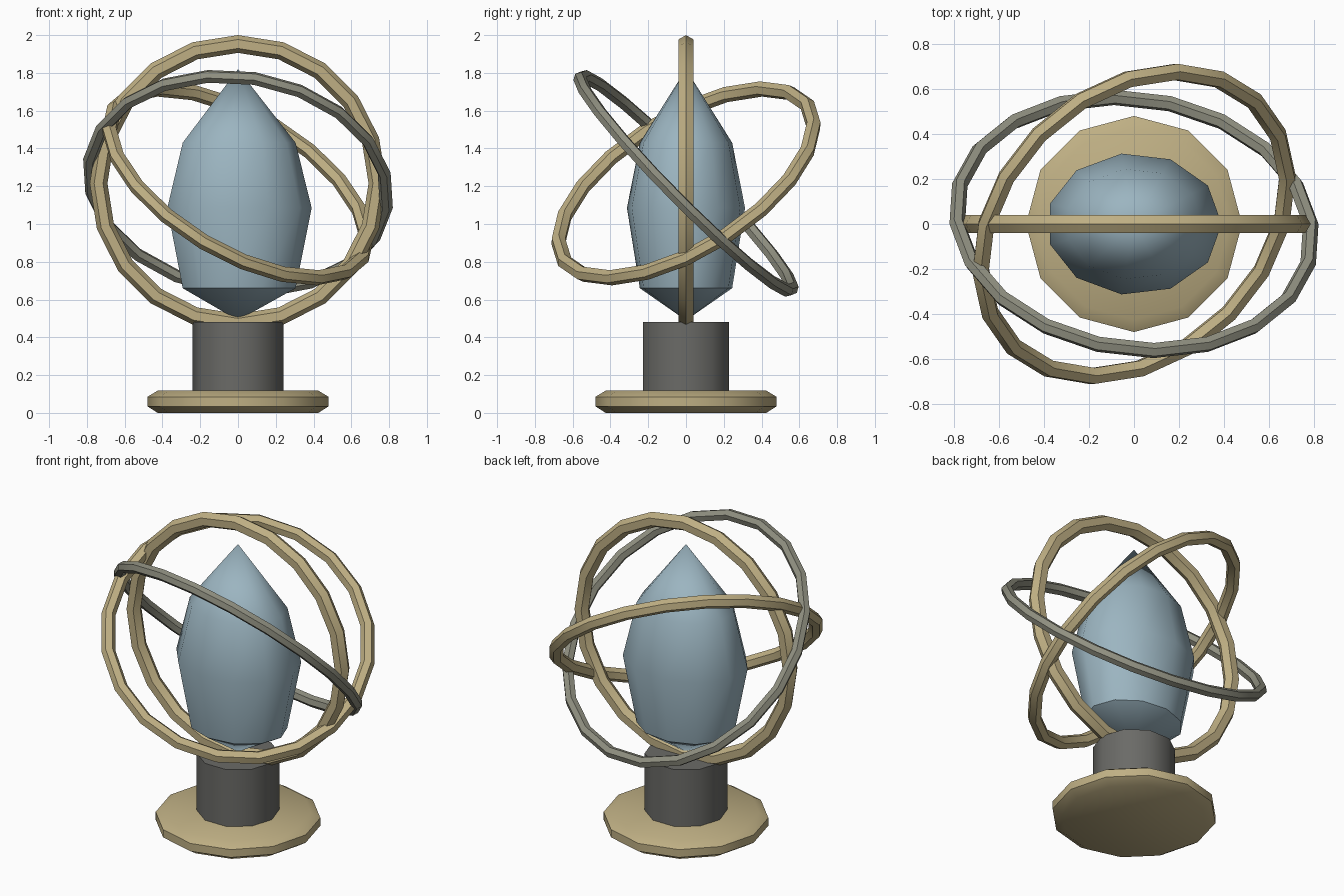
import bpy, bmesh, math

if "Cube" in bpy.data.objects:
    bpy.data.objects.remove(bpy.data.objects["Cube"])


def material(name, rgb):
    m = bpy.data.materials.new(name)
    m.diffuse_color = (*rgb, 1)
    m.use_nodes = True
    m.node_tree.nodes["Principled BSDF"].inputs["Base Color"].default_value = m.diffuse_color
    return m


TAN = material("pale_brass", (0.52, 0.43, 0.23))
BLUE = material("crystal_blue", (0.33, 0.46, 0.53))
GREY = material("warm_grey", (0.28, 0.28, 0.22))
DARK = material("dark_stone", (0.145, 0.145, 0.135))


def lathe(name, profile, sides, mat, y_scale=1.0, angle=45):
    """Revolve (radius, z) pairs, listed bottom to top; radius 0 makes a point."""
    bm = bmesh.new()
    rings = []
    for r, z in profile:
        n = sides if r > 0 else 1
        rings.append([bm.verts.new((r * math.cos(math.tau * i / sides),
                                    r * y_scale * math.sin(math.tau * i / sides), z))
                      for i in range(n)])
    for a, b in zip(rings, rings[1:]):
        for i in range(sides):
            j = (i + 1) % sides
            loop = [a[i % len(a)], a[j % len(a)], b[j % len(b)], b[i % len(b)]]
            bm.faces.new(list(dict.fromkeys(loop)))
    for ring in (rings[0], rings[-1]):
        if len(ring) > 1:
            bm.faces.new(ring)
    bmesh.ops.recalc_face_normals(bm, faces=bm.faces)
    me = bpy.data.meshes.new(name)
    bm.to_mesh(me)
    bm.free()
    ob = bpy.data.objects.new(name, me)
    bpy.context.collection.objects.link(ob)
    finish(ob, mat, angle)


def finish(ob, mat, angle):
    ob.data.materials.append(mat)
    bpy.ops.object.select_all(action='DESELECT')
    ob.select_set(True)
    bpy.context.view_layer.objects.active = ob
    bpy.ops.object.shade_smooth_by_angle(angle=math.radians(angle))


def hoop(name, major, minor, tilt, mat):
    """Twenty-segment hoop with a hexagonal section around the crystal."""
    bpy.ops.mesh.primitive_torus_add(
        major_radius=major, minor_radius=minor, major_segments=20, minor_segments=6,
        location=(0, 0, 1.215), rotation=[math.radians(t) for t in tilt])
    ob = bpy.context.object
    ob.name = name
    finish(ob, mat, 35)


# Stand
lathe("base_plate", [(0.425, 0), (0.48, 0.035), (0.48, 0.085), (0.425, 0.118)], 12, TAN)
lathe("pedestal", [(0.24, 0.10), (0.24, 0.482)], 10, DARK)

# Faceted crystal, slightly flattened front to back
lathe("crystal", [(0, 0.49), (0.305, 0.66), (0.39, 1.085), (0.305, 1.43), (0, 1.82)],
      11, BLUE, y_scale=0.81)

# Three nested hoops
hoop("upright_hoop", 0.738, 0.047, (90, 0, 0), TAN)
hoop("tilted_hoop", 0.765, 0.041, (28, 31, 0), TAN)
hoop("outer_hoop", 0.795, 0.035, (-45, 9, 0), GREY)
